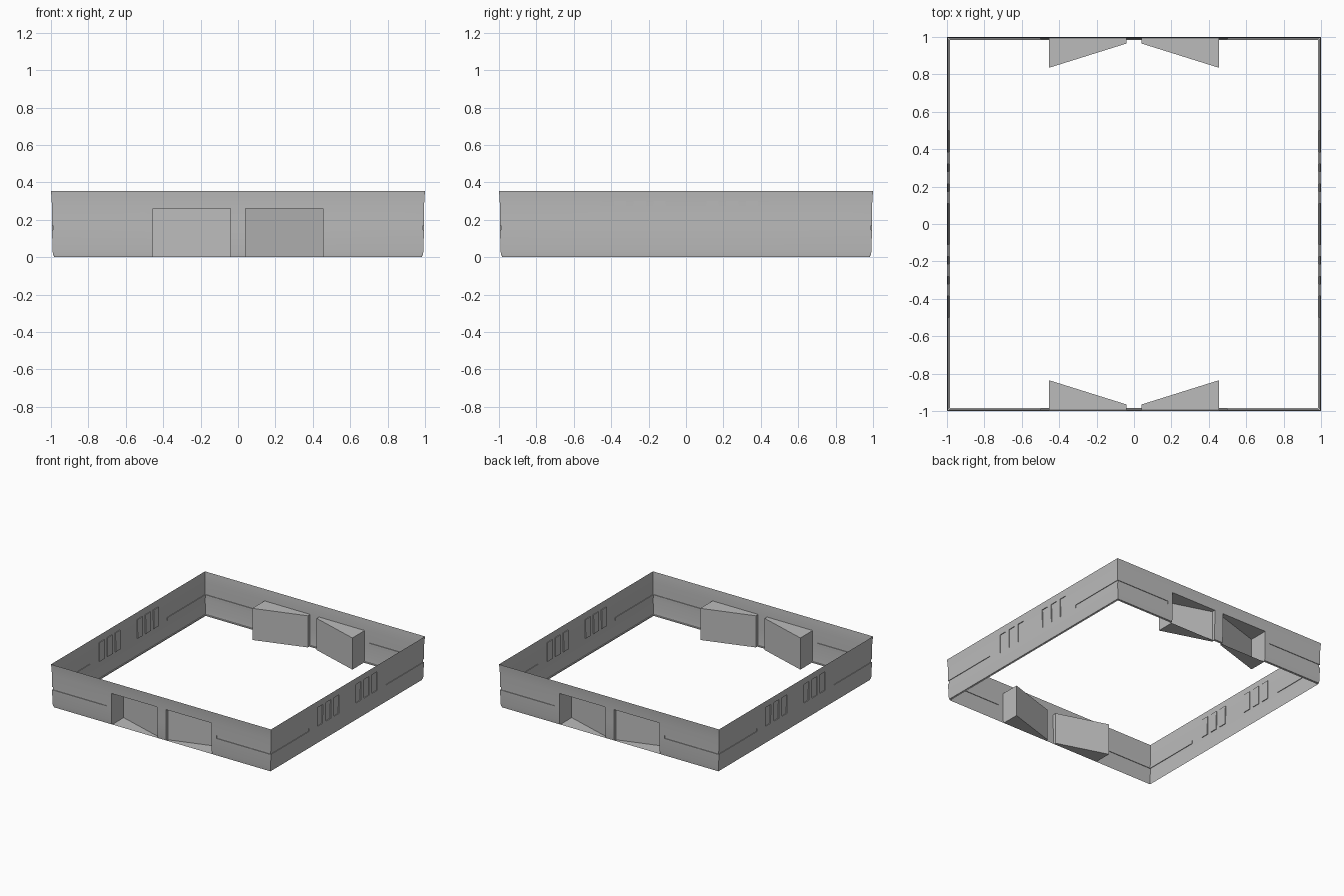
import bpy
import bmesh

if "Cube" in bpy.data.objects:
    bpy.data.objects.remove(bpy.data.objects["Cube"], do_unlink=True)

grey = bpy.data.materials.new("plain grey")
grey.use_nodes = True
colour = (0.5, 0.5, 0.5, 1)
grey.diffuse_color = colour
grey.node_tree.nodes["Principled BSDF"].inputs["Base Color"].default_value = colour

# Wall section: distance from the centre, height
PROFILE = [(0.983, 0), (0.984, 0.008), (0.989, 0.01), (0.992, 0.04),
           (0.994, 0.145), (0.994, 0.17), (0.995, 0.26), (0.996, 0.30),
           (0.998, 0.33), (1, 0.355)]
GROOVE = (0.145, 0.17)
GROOVE_END = 0.5
ALCOVE = (0.04, 0.455)
ALCOVE_TOP = 0.26
WINDOWS = [(0.11, 0.175), (0.215, 0.28), (0.32, 0.385)]
WINDOW_Z = (0.145, 0.30)


def mirrored(values):
    return sorted([-v for v in values] + list(values))


def add_wall(bm, columns, place):
    """Sheet of quads following the section, with a column line at each value."""
    rows = []
    for r, z in PROFILE:
        ts = [-r] + mirrored(columns) + [r]
        rows.append([bm.verts.new((*place(t, r), z)) for t in ts])
    for low, high in zip(rows, rows[1:]):
        for i in range(len(low) - 1):
            bm.faces.new((low[i], low[i + 1], high[i + 1], high[i]))


def push(bm, test, move):
    """Push the faces that pass the test inward, leaving side faces behind."""
    region = {f for f in bm.faces if test(f.calc_center_median())}
    inner = {v: bm.verts.new(move(v.co)) for f in region for v in f.verts}
    for f in region:
        bm.faces.new([inner[v] for v in f.verts])
        for loop in f.loops:
            if sum(g in region for g in loop.edge.link_faces) == 1:
                a, b = loop.vert, loop.link_loop_next.vert
                bm.faces.new((a, b, inner[b], inner[a]))
    bmesh.ops.delete(bm, geom=list(region), context="FACES")


def sink(depth):
    def move(co):
        shift = [c - depth * (1 if c > 0 else -1) if abs(c) > 0.98 else c
                 for c in co.xy]
        return (*shift, co.z)
    return move


def alcove_back(co):
    k = (abs(co.x) - ALCOVE[0]) / (ALCOVE[1] - ALCOVE[0])
    y = 0.965 - 0.13 * k
    return (co.x, y if co.y > 0 else -y, co.z)


def in_alcove(c):
    return (abs(c.y) > 0.98 and ALCOVE[0] < abs(c.x) < ALCOVE[1]
            and c.z < ALCOVE_TOP)


def in_groove(c):
    along = min(abs(c.x), abs(c.y))
    return along > GROOVE_END and GROOVE[0] < c.z < GROOVE[1]


def in_window(c):
    return (abs(c.x) > 0.98 and WINDOW_Z[0] < c.z < WINDOW_Z[1]
            and any(a < abs(c.y) < b for a, b in WINDOWS))


bm = bmesh.new()
end_columns = [*ALCOVE, GROOVE_END]
side_columns = [t for window in WINDOWS for t in window] + [GROOVE_END]

# Four walls joined at the corners
add_wall(bm, end_columns, lambda t, r: (t, -r))
add_wall(bm, end_columns, lambda t, r: (-t, r))
add_wall(bm, side_columns, lambda t, r: (r, t))
add_wall(bm, side_columns, lambda t, r: (-r, -t))
bmesh.ops.remove_doubles(bm, verts=bm.verts, dist=0.0005)

# Corner grooves, side windows and slanted entrance alcoves
push(bm, in_groove, sink(0.005))
push(bm, in_window, sink(0.006))
push(bm, in_alcove, alcove_back)

mesh = bpy.data.meshes.new("storey_wall")
bm.to_mesh(mesh)
bm.free()
mesh.materials.append(grey)
wall = bpy.data.objects.new("storey_wall", mesh)
bpy.context.collection.objects.link(wall)

bpy.ops.object.select_all(action="DESELECT")
wall.select_set(True)
bpy.context.view_layer.objects.active = wall
bpy.ops.object.shade_smooth_by_angle(angle=0.5)
